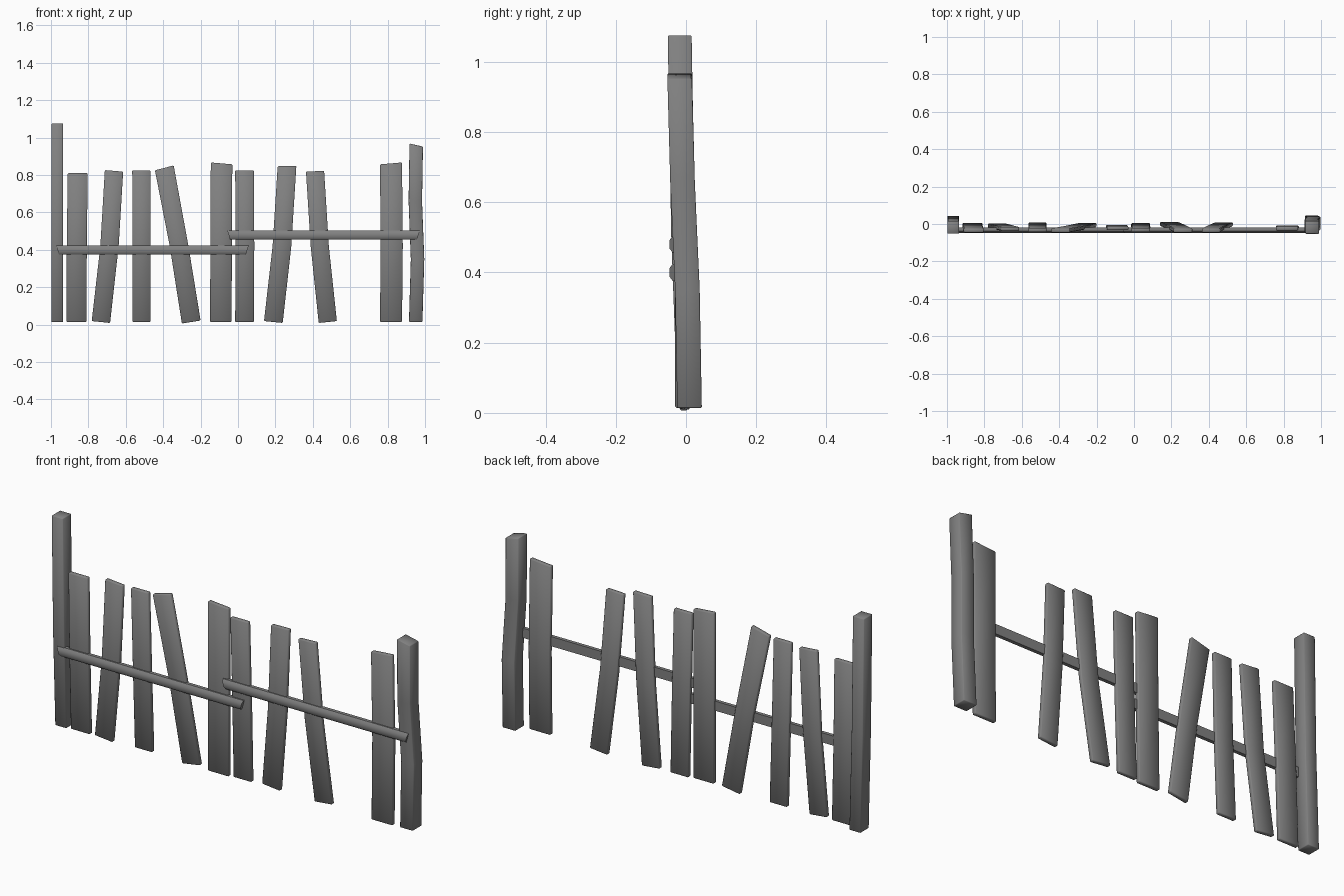
import bpy, bmesh, math

cube = bpy.data.objects.get("Cube")
if cube:
    bpy.data.objects.remove(cube)

grey = bpy.data.materials.new("weathered_grey")
grey.use_nodes = True
colour = (0.22, 0.22, 0.22, 1)
grey.diffuse_color = colour
grey.node_tree.nodes["Principled BSDF"].inputs["Base Color"].default_value = colour


def finish(name, bm, bevel):
    bmesh.ops.recalc_face_normals(bm, faces=bm.faces)
    mesh = bpy.data.meshes.new(name)
    bm.to_mesh(mesh)
    bm.free()
    mesh.materials.append(grey)
    ob = bpy.data.objects.new(name, mesh)
    bpy.context.collection.objects.link(ob)
    bpy.ops.object.select_all(action='DESELECT')
    ob.select_set(True)
    bpy.context.view_layer.objects.active = ob
    if bevel:
        mod = ob.modifiers.new("worn_edges", 'BEVEL')
        mod.width, mod.segments, mod.limit_method = bevel, 1, 'ANGLE'
        mod.angle_limit = math.radians(40)
        bpy.ops.object.modifier_apply(modifier=mod.name)
    bpy.ops.object.shade_smooth_by_angle(angle=math.radians(50))


def loft(name, sections, bevel):
    """Skin closed rings of points and cap both ends."""
    bm = bmesh.new()
    rings = [[bm.verts.new(p) for p in s] for s in sections]
    for a, b in zip(rings, rings[1:]):
        for i in range(len(a)):
            j = (i + 1) % len(a)
            bm.faces.new((a[i], a[j], b[j], b[i]))
    bm.faces.new(rings[0])
    bm.faces.new(rings[-1])
    finish(name, bm, bevel)


def board(name, xs, ys, zs, width, depth, tilt_low=0, tilt_top=0, bevel=0.004):
    """Bent upright: centre line through the levels, with slanted ends."""
    sections = []
    for i, (x, y, z) in enumerate(zip(xs, ys, zs)):
        tilt = tilt_low if i == 0 else tilt_top if i == len(zs) - 1 else 0
        sections.append([(x + sx * width / 2, y + sy * depth / 2, z + sx * tilt)
                         for sx, sy in ((-1, -1), (1, -1), (1, 1), (-1, 1))])
    loft(name, sections, bevel)


# Pickets: x at foot, middle and head, head height, width, end slants, lean in y
pickets = [
    (-.863, -.862, -.857, .81, .107, 0, 0, -.006, -.034),
    (-.733, -.687, -.663, .822, .098, -.005, -.004, -.008, -.026),
    (-.516, -.515, -.517, .824, .097, 0, 0, -.002, -.032),
    (-.25, -.315, -.394, .838, .1, .008, .013, -.006, -.034),
    (-.092, -.09, -.088, .862, .115, 0, -.005, -.016, -.022),
    (.035, .037, .035, .824, .1, 0, 0, -.006, -.032),
    (.189, .235, .262, .848, .1, -.005, .001, 0, -.034),
    (.48, .437, .412, .82, .097, .005, .002, -.002, -.034),
    (.818, .822, .818, .862, .118, 0, .005, -.02, -.024),
]
for n, (x0, x1, x2, top, w, low, high, y0, y2) in enumerate(pickets, 1):
    board(f"picket_{n}", (x0, x1, x2), (y0, -.02, y2), (.014, .42, top),
          w, .022, low, high)

# End posts
board("right_post", (-.966, -.966, -.966), (.01, -.008, -.018), (.014, .5, 1.075),
      .063, .068, bevel=.003)
board("left_post", (.95, .96, .948, .953), (.01, .004, -.01, -.018),
      (.014, .35, .66, .96), .072, .07, 0, -.008, bevel=.003)

# Overlapping rails with a flattened round section
for name, x0, x1, z in (("right_rail", -.965, .05, .4), ("left_rail", -.05, .965, .48)):
    profile = [(-.02, -.024), (-.038, -.024), (-.047, -.012),
               (-.047, .012), (-.038, .024), (-.02, .024)]
    loft(name, [[(x + dz * .3 * side, y, z + dz) for y, dz in profile]
                for x, side in ((x0, -1), (x1, 1))], 0)
